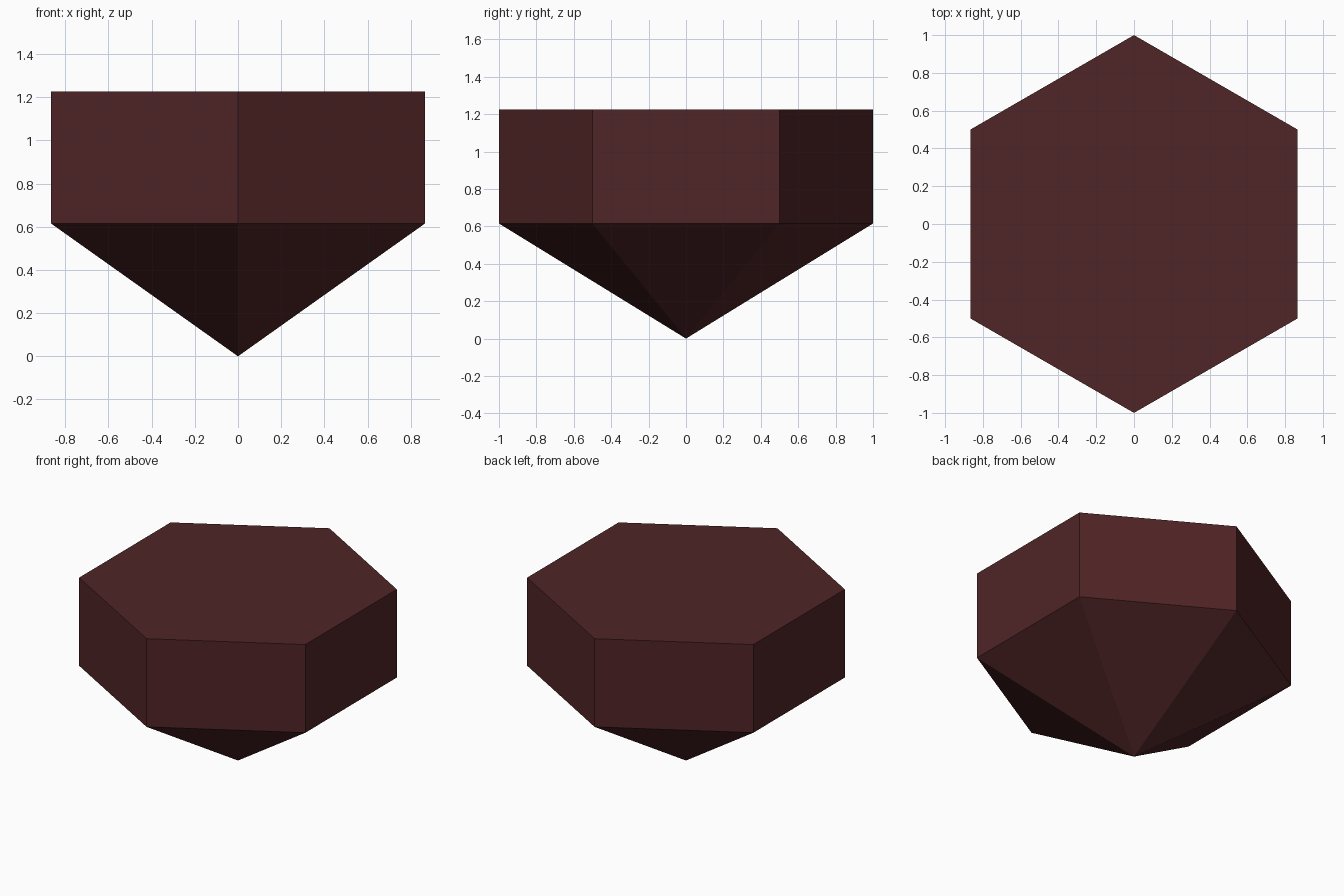
import bpy, bmesh, math

if "Cube" in bpy.data.objects:
    bpy.data.objects.remove(bpy.data.objects["Cube"])

RADIUS, RIM_Z, TOP_Z = 1.0, 0.615, 1.225

maroon = bpy.data.materials.new("dark maroon")
maroon.diffuse_color = (0.08, 0.018, 0.019, 1)
maroon.use_nodes = True
maroon.node_tree.nodes["Principled BSDF"].inputs["Base Color"].default_value = maroon.diffuse_color

bm = bmesh.new()


def ring(z):
    """Hexagon with corners on the y axis."""
    angles = [math.radians(90 + 60 * i) for i in range(6)]
    return [bm.verts.new((RADIUS * math.cos(a), RADIUS * math.sin(a), z)) for a in angles]


# Hexagonal prism above a pointed base, as one closed shell
rim, top = ring(RIM_Z), ring(TOP_Z)
tip = bm.verts.new((0, 0, 0))
bm.faces.new(top)
for i in range(6):
    j = (i + 1) % 6
    bm.faces.new((rim[i], rim[j], top[j], top[i]))
    bm.faces.new((tip, rim[j], rim[i]))
bmesh.ops.recalc_face_normals(bm, faces=bm.faces)

mesh = bpy.data.meshes.new("pointed_hexagonal_block")
bm.to_mesh(mesh)
bm.free()
mesh.materials.append(maroon)
block = bpy.data.objects.new("pointed_hexagonal_block", mesh)
bpy.context.collection.objects.link(block)
